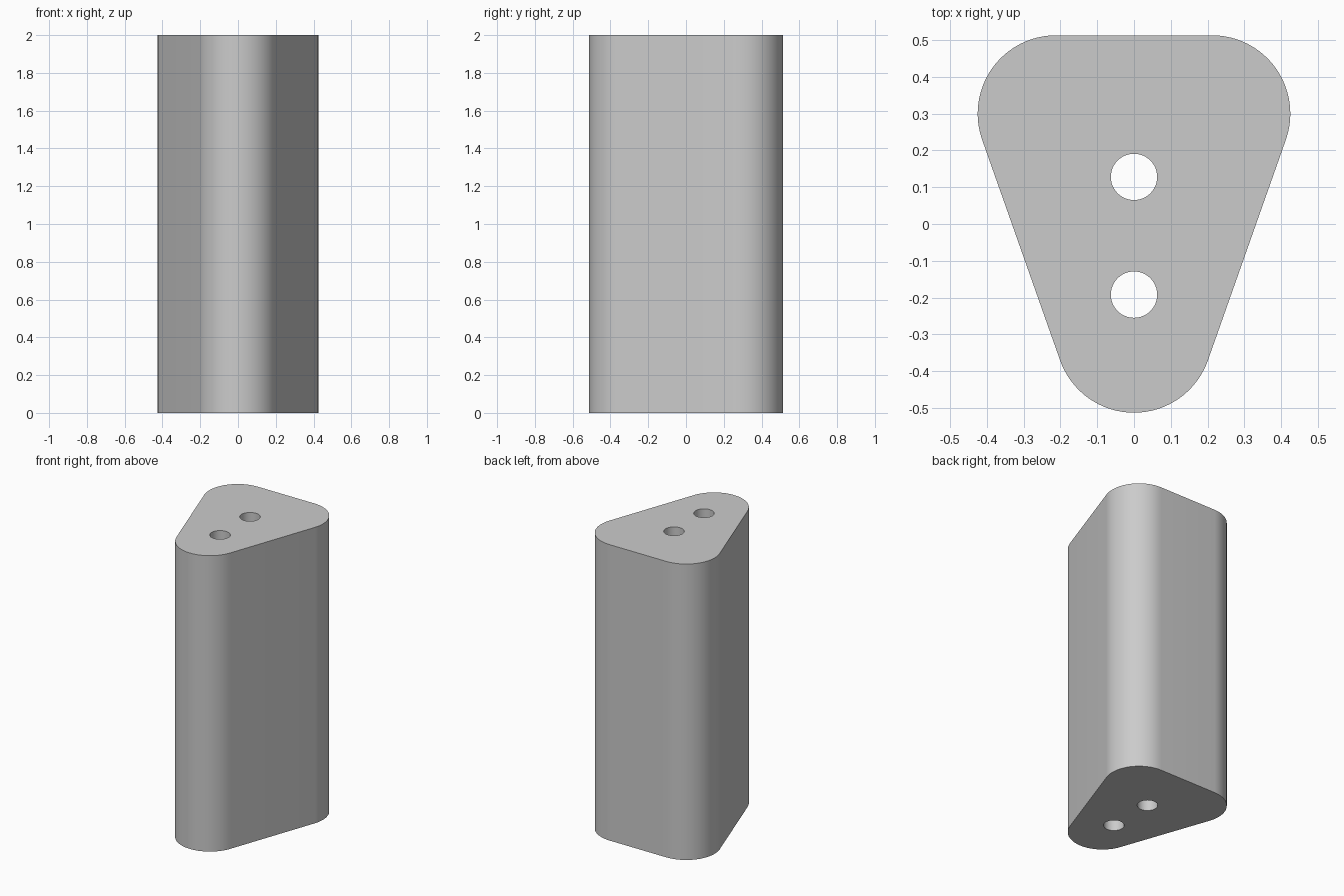
import bpy
import bmesh
from math import atan2, cos, sin, pi, radians

cube = bpy.data.objects.get("Cube")
if cube:
    bpy.data.objects.remove(cube, do_unlink=True)

HEIGHT = 2.0
CORNER_R = 0.213
BACK_X, CORNER_Y = 0.212, 0.30
HOLE_R = 0.063
HOLE_YS = (0.128, -0.192)

grey = bpy.data.materials.new("grey")
grey.use_nodes = True
colour = (0.6, 0.6, 0.6, 1.0)
grey.diffuse_color = colour
grey.node_tree.nodes["Principled BSDF"].inputs["Base Color"].default_value = colour


def arc(cx, cy, r, start, end, steps):
    """Points along an arc, both ends included."""
    angles = [start + (end - start) * i / steps for i in range(steps + 1)]
    return [(cx + r * cos(a), cy + r * sin(a)) for a in angles]


def add_loop(bm, points):
    verts = [bm.verts.new((x, y, 0)) for x, y in points]
    for i, v in enumerate(verts):
        bm.edges.new((v, verts[(i + 1) % len(verts)]))


bm = bmesh.new()

# Rounded triangular outline: one arc per corner, joined by tangent sides
tilt = -atan2(BACK_X, 2 * CORNER_Y)
outline = arc(BACK_X, CORNER_Y, CORNER_R, tilt, pi / 2, 24)
outline += arc(-BACK_X, CORNER_Y, CORNER_R, pi / 2, pi - tilt, 24)
outline += arc(0, -CORNER_Y, CORNER_R, pi - tilt, 2 * pi + tilt, 32)
add_loop(bm, outline)

# Two round holes running the full height
for y in HOLE_YS:
    add_loop(bm, arc(0, y, HOLE_R, 0, 2 * pi, 48)[:-1])

# Fill the section and raise it into a prism
bmesh.ops.triangle_fill(bm, edges=bm.edges[:], use_beauty=True)
raised = bmesh.ops.extrude_face_region(bm, geom=bm.faces[:], use_keep_orig=True)
top = [g for g in raised["geom"] if isinstance(g, bmesh.types.BMVert)]
bmesh.ops.translate(bm, verts=top, vec=(0, 0, HEIGHT))
bmesh.ops.recalc_face_normals(bm, faces=bm.faces[:])

mesh = bpy.data.meshes.new("rounded_block")
bm.to_mesh(mesh)
bm.free()
mesh.materials.append(grey)
block = bpy.data.objects.new("rounded_block", mesh)
bpy.context.collection.objects.link(block)

# Smooth sides, sharp rims
bpy.ops.object.select_all(action="DESELECT")
block.select_set(True)
bpy.context.view_layer.objects.active = block
bpy.ops.object.shade_smooth_by_angle(angle=radians(30))
